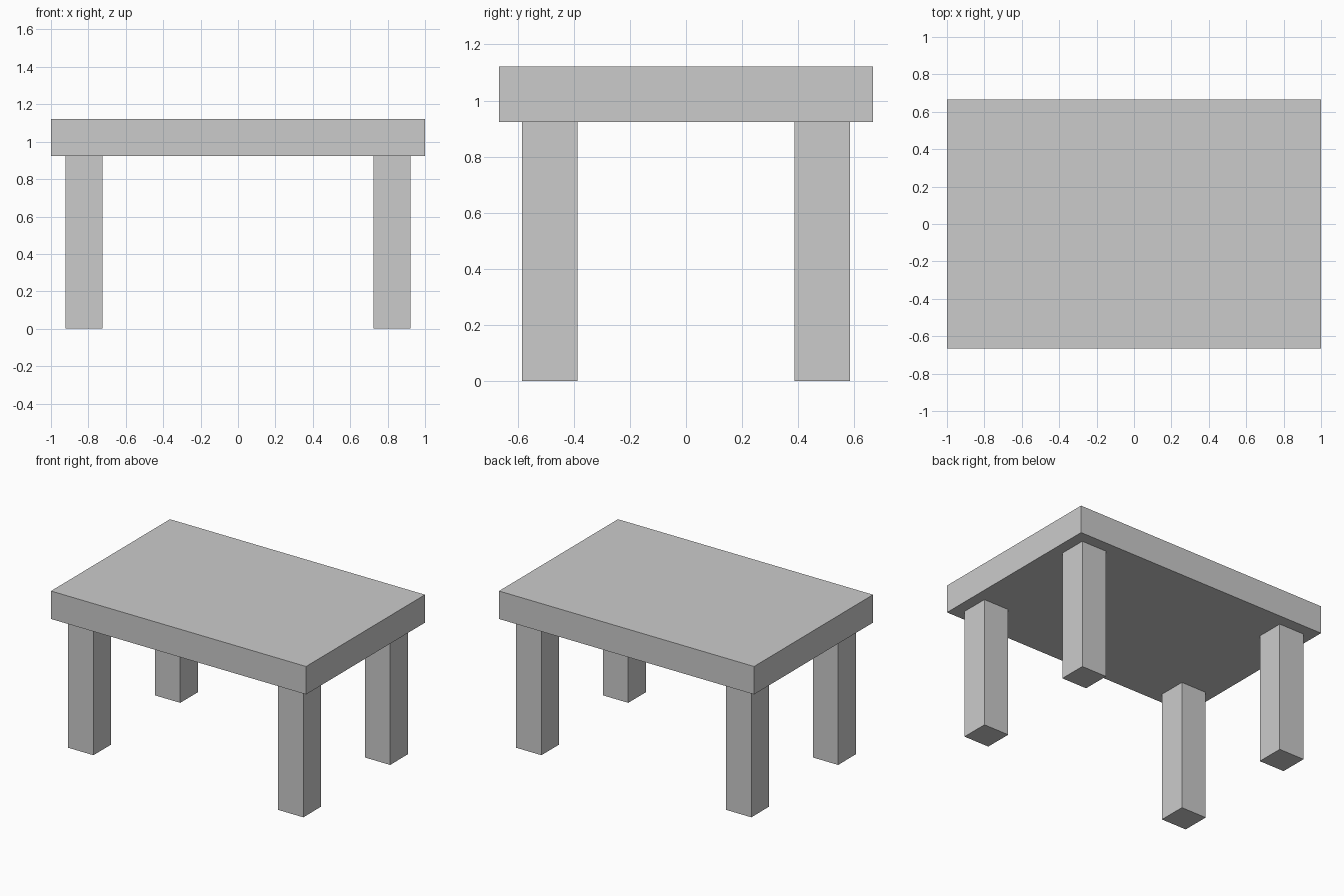
import bpy

if "Cube" in bpy.data.objects:
    bpy.data.objects.remove(bpy.data.objects["Cube"])

LEG_H, TOP_Z = 0.923, 1.121


def box(name, lo, hi):
    centre = [(a + b) / 2 for a, b in zip(lo, hi)]
    bpy.ops.mesh.primitive_cube_add(size=1, location=centre)
    obj = bpy.context.object
    obj.name = name
    obj.scale = [b - a for a, b in zip(lo, hi)]
    bpy.ops.object.transform_apply(location=False, rotation=False, scale=True)
    return obj


# Table top slab
box("table_top", (-1, -0.666, LEG_H), (1, 0.666, TOP_Z))

# Four square legs, inset from the edges
LEG_X, LEG_Y, HALF = 0.823, 0.486, 0.099
for y_name, sy in (("front", -1), ("back", 1)):
    for x_name, sx in (("left", -1), ("right", 1)):
        x, y = sx * LEG_X, sy * LEG_Y
        box(f"{y_name}_{x_name}_leg", (x - HALF, y - HALF, 0), (x + HALF, y + HALF, LEG_H))
